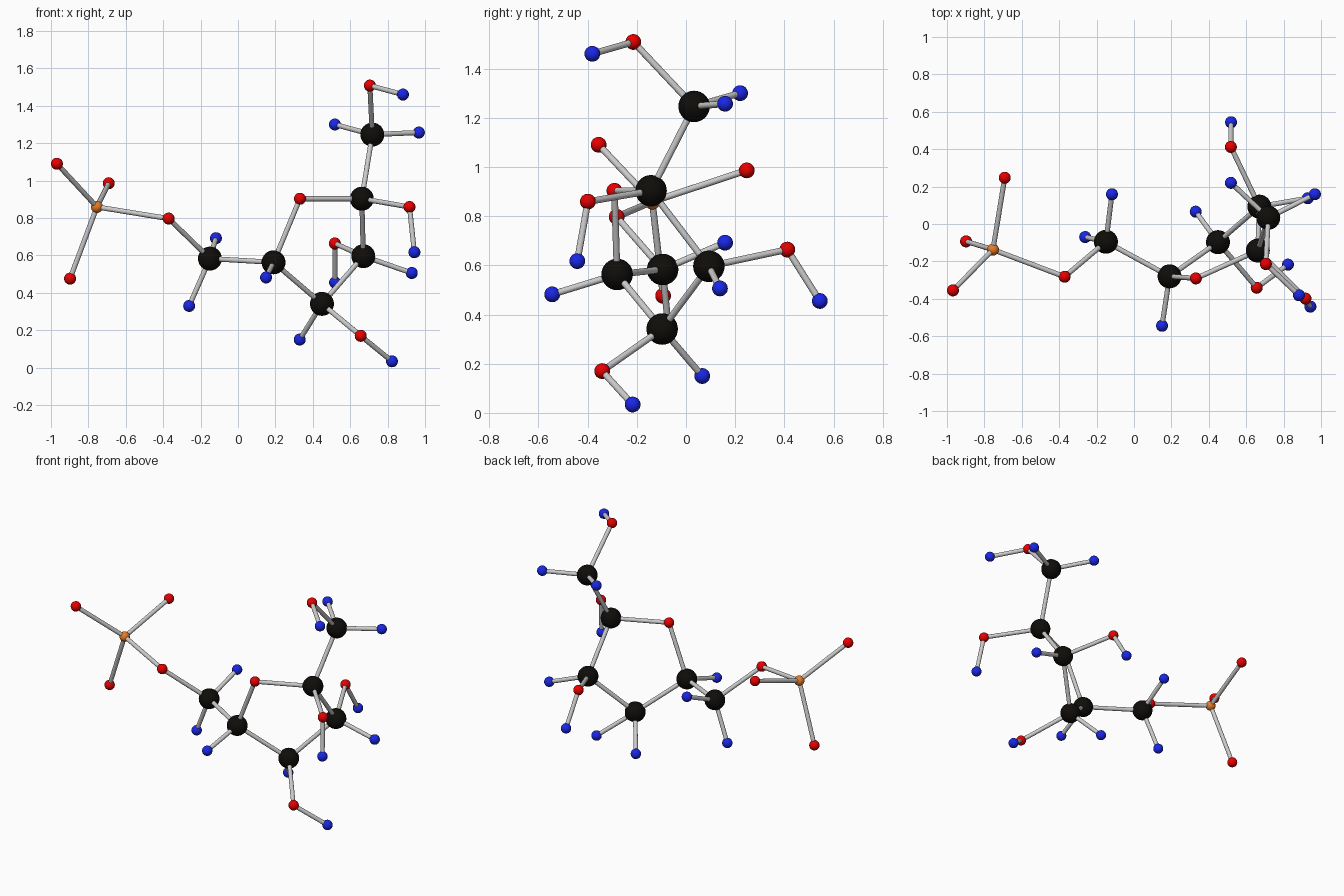
import bpy
from mathutils import Vector

if "Cube" in bpy.data.objects:
    bpy.data.objects.remove(bpy.data.objects["Cube"])

def material(name, rgb):
    m = bpy.data.materials.new(name)
    m.diffuse_color = (*rgb, 1)
    m.use_nodes = True
    m.node_tree.nodes["Principled BSDF"].inputs["Base Color"].default_value = m.diffuse_color
    return m

# atom kinds: name, radius, material
KINDS = {
    "C": ("carbon", 0.064, material("black", (0.005, 0.004, 0.003))),
    "O": ("oxygen", 0.032, material("red", (0.8, 0.0, 0.0))),
    "H": ("hydrogen", 0.032, material("blue", (0.01, 0.02, 0.8))),
    "P": ("phosphorus", 0.032, material("orange", (0.8, 0.2, 0.02))),
}
BOND_RADIUS = 0.0135

# atom centres
ATOMS = {
    # carbon chain and ring
    "C1": (-0.150, -0.095, 0.583), "C2": (0.190, -0.280, 0.563),
    "C3": (0.449, -0.097, 0.341), "C4": (0.670, 0.093, 0.596),
    "C5": (0.662, -0.142, 0.903), "C6": (0.718, 0.033, 1.246),
    "O1": (0.331, -0.291, 0.903),
    # phosphate end
    "P1": (-0.754, -0.137, 0.859),
    "O2": (-0.968, -0.355, 1.090), "O3": (-0.691, 0.247, 0.986),
    "O4": (-0.898, -0.093, 0.476), "O5": (-0.371, -0.282, 0.797),
    # hydroxyl groups
    "O6": (0.917, -0.399, 0.859), "H6": (0.943, -0.442, 0.617),
    "O7": (0.705, -0.214, 1.508), "H7": (0.882, -0.381, 1.460),
    "O8": (0.518, 0.412, 0.664), "H8": (0.519, 0.544, 0.455),
    "O9": (0.656, -0.341, 0.170), "H9": (0.823, -0.217, 0.034),
    # hydrogens on the carbons
    "H1": (-0.261, -0.070, 0.330), "H2": (-0.118, 0.159, 0.692),
    "H3": (0.150, -0.544, 0.482), "H4": (0.330, 0.066, 0.150),
    "H5": (0.929, 0.138, 0.506), "H10": (0.518, 0.220, 1.300),
    "H11": (0.967, 0.159, 1.257),
}
BONDS = """C1-C2 C2-C3 C3-C4 C4-C5 C5-C6 C2-O1 O1-C5
P1-O2 P1-O3 P1-O4 P1-O5 O5-C1
C5-O6 O6-H6 C6-O7 O7-H7 C4-O8 O8-H8 C3-O9 O9-H9
C1-H1 C1-H2 C2-H3 C3-H4 C4-H5 C6-H10 C6-H11""".split()

# balls
for key, pos in ATOMS.items():
    name, radius, mat = KINDS[key[0]]
    bpy.ops.mesh.primitive_uv_sphere_add(segments=32, ring_count=16, radius=radius, location=pos)
    ball = bpy.context.object
    ball.name = f"{name}_ball_{key[1:]}"
    ball.data.materials.append(mat)
    bpy.ops.object.shade_smooth()

# sticks
for bond in BONDS:
    a, b = (Vector(ATOMS[k]) for k in bond.split("-"))
    bpy.ops.mesh.primitive_cylinder_add(vertices=24, radius=BOND_RADIUS,
                                        depth=(b - a).length, location=(a + b) / 2)
    stick = bpy.context.object
    stick.name = "bond_stick_" + bond.replace("-", "_")
    stick.rotation_euler = (b - a).to_track_quat("Z", "Y").to_euler()
    bpy.ops.object.shade_smooth_by_angle()
